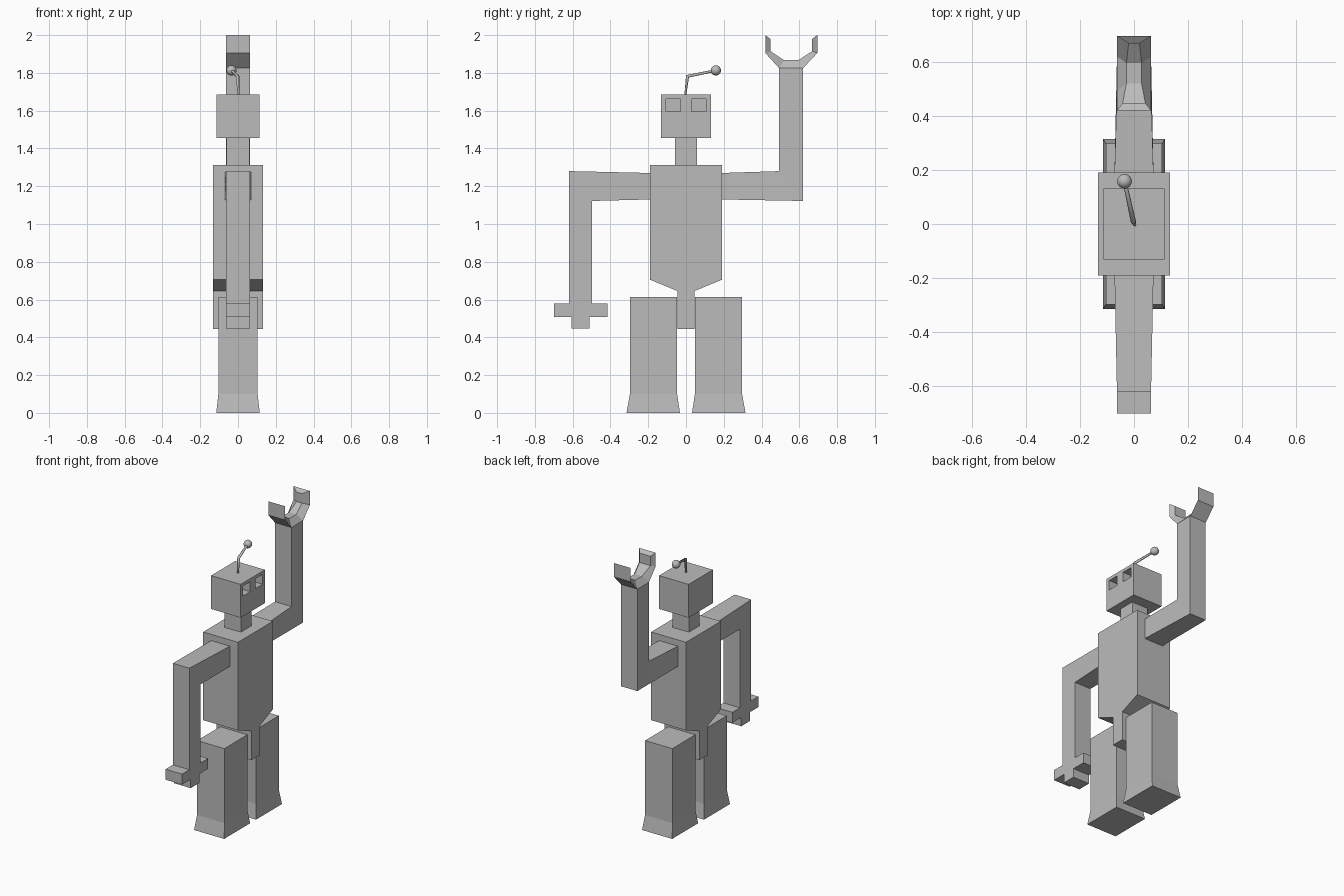
import bpy
import bmesh

default_cube = bpy.data.objects.get("Cube")
if default_cube:
    bpy.data.objects.remove(default_cube, do_unlink=True)

grey = bpy.data.materials.new("plain_grey")
grey.use_nodes = True
grey.diffuse_color = (0.5, 0.5, 0.5, 1)
grey.node_tree.nodes["Principled BSDF"].inputs["Base Color"].default_value = (0.5, 0.5, 0.5, 1)


def loft(name, stations):
    """Skin four-cornered rings; a station is two (y, z) edges and their half widths in x."""
    bm = bmesh.new()
    rings = []
    for (ya, za), (yb, zb), wa, wb in stations:
        corners = ((-wa, ya, za), (wa, ya, za), (wb, yb, zb), (-wb, yb, zb))
        rings.append([bm.verts.new(c) for c in corners])
    for a, b in zip(rings, rings[1:]):
        for i in range(4):
            j = (i + 1) % 4
            bm.faces.new((a[i], a[j], b[j], b[i]))
    bm.faces.new(rings[0])
    bm.faces.new(rings[-1])
    bmesh.ops.recalc_face_normals(bm, faces=bm.faces)
    mesh = bpy.data.meshes.new(name)
    bm.to_mesh(mesh)
    bm.free()
    mesh.materials.append(grey)
    obj = bpy.data.objects.new(name, mesh)
    bpy.context.collection.objects.link(obj)
    return obj


def column(name, levels):
    """Upright part from (z, y_min, y_max, half_width) levels."""
    return loft(name, [((y0, z), (y1, z), w, w) for z, y0, y1, w in levels])


# Torso with sloped hips and a narrow pelvis
column("torso", [(1.313, -0.19, 0.19, 0.133), (0.705, -0.19, 0.19, 0.133),
                 (0.645, -0.045, 0.045, 0.133), (0.445, -0.045, 0.045, 0.133)])
column("neck", [(1.313, -0.057, 0.057, 0.062), (1.455, -0.057, 0.057, 0.062)])

# Legs with flared feet
for side, s in (("left", 1), ("right", -1)):
    column(side + "_leg", [(0, s * 0.032, s * 0.315, 0.115),
                           (0.1, s * 0.047, s * 0.297, 0.104),
                           (0.613, s * 0.047, s * 0.297, 0.104)])

# Head with two recessed eyes
head = column("head", [(1.455, -0.132, 0.132, 0.113), (1.685, -0.132, 0.132, 0.113)])
for s in (-1, 1):
    cutter = column("eye_cutter", [(1.595, s * 0.028, s * 0.106, 0.08),
                                   (1.663, s * 0.028, s * 0.106, 0.08)])
    cutter.hide_render = True
    cutter.location.x = 0.13
    cut = head.modifiers.new("eye", 'BOOLEAN')
    cut.operation = 'DIFFERENCE'
    cut.solver = 'EXACT'
    cut.object = cutter
    bpy.context.view_layer.objects.active = head
    bpy.ops.object.modifier_apply(modifier=cut.name)
    bpy.data.objects.remove(cutter, do_unlink=True)

# Bent arms, mitred at the elbow
W, S = 0.063, 0.072
loft("lowered_arm", [((-0.19, 1.27), (-0.19, 1.13), S, S),
                     ((-0.62, 1.28), (-0.497, 1.122), W, W),
                     ((-0.62, 0.58), (-0.497, 0.58), W, W)])
loft("raised_arm", [((0.19, 1.13), (0.19, 1.27), S, S),
                    ((0.62, 1.122), (0.493, 1.28), W, W),
                    ((0.62, 1.825), (0.493, 1.825), W, W)])

# Lowered hand: crossbar and short finger
column("hand_bar", [(0.508, -0.7, -0.415, W), (0.58, -0.7, -0.415, W)])
column("hand_finger", [(0.447, -0.605, -0.512, W), (0.508, -0.605, -0.512, W)])

# Raised claw, narrowing towards its inner faces
loft("claw", [((0.42, 2.0), (0.447, 1.98), W, 0.042),
              ((0.42, 1.905), (0.447, 1.915), W, 0.042),
              ((0.493, 1.825), (0.52, 1.867), W, 0.028),
              ((0.62, 1.825), (0.595, 1.867), W, 0.028),
              ((0.695, 1.905), (0.668, 1.915), W, 0.02),
              ((0.695, 2.0), (0.668, 1.98), W, 0.02)])

# Antenna: bent tapering rod with a ball
loft_points = [((0.003, -0.004, 1.68), 0.5), ((-0.002, 0.008, 1.782), 1.0),
               ((-0.035, 0.158, 1.813), 0.7)]
curve = bpy.data.curves.new("antenna_rod", 'CURVE')
curve.dimensions = '3D'
curve.bevel_depth = 0.01
curve.bevel_resolution = 1
curve.use_fill_caps = True
spline = curve.splines.new('POLY')
spline.points.add(len(loft_points) - 1)
for point, (co, radius) in zip(spline.points, loft_points):
    point.co = (*co, 1)
    point.radius = radius
curve.materials.append(grey)
bpy.context.collection.objects.link(bpy.data.objects.new("antenna_rod", curve))

bpy.ops.mesh.primitive_uv_sphere_add(segments=24, ring_count=12, radius=0.027,
                                     location=(-0.035, 0.158, 1.813))
ball = bpy.context.object
ball.name = "antenna_ball"
ball.data.materials.append(grey)
bpy.ops.object.shade_smooth()
